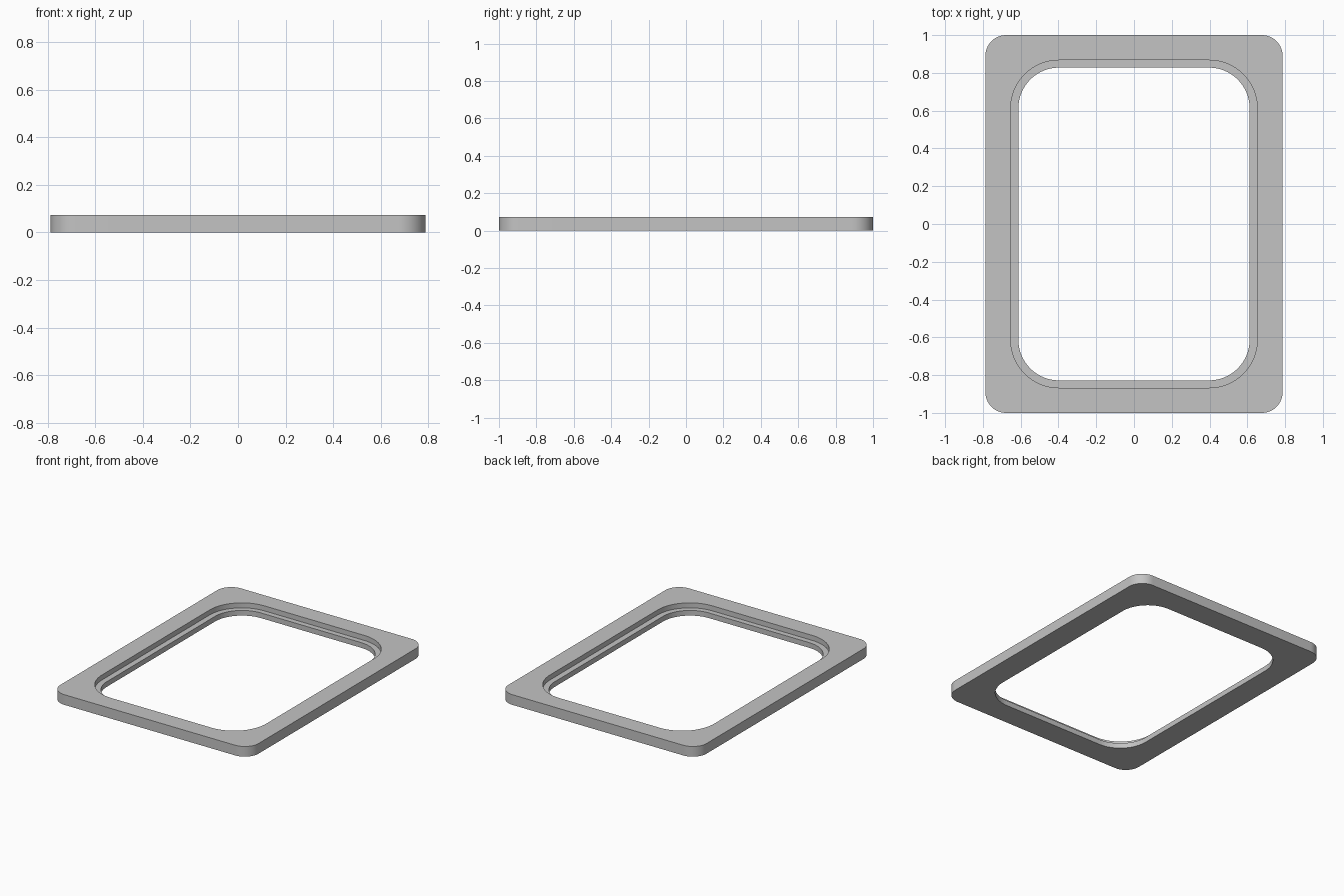
import bpy
import bmesh
from math import cos, sin, pi, radians

cube = bpy.data.objects.get("Cube")
if cube:
    bpy.data.objects.remove(cube, do_unlink=True)

HEIGHT = 0.073
LEDGE = 0.037
CORNER_STEPS = 16

# Outlines: half width, half length, corner radius
OUTER = (0.787, 1.0, 0.11)
RECESS = (0.653, 0.867, 0.255)
OPENING = (0.612, 0.828, 0.215)


def rounded_loop(bm, outline, z):
    """Ring of vertices around a rounded rectangle."""
    hx, hy, r = outline
    ring = []
    for corner, (sx, sy) in enumerate([(1, 1), (-1, 1), (-1, -1), (1, -1)]):
        for step in range(CORNER_STEPS + 1):
            a = (corner + step / CORNER_STEPS) * pi / 2
            ring.append(bm.verts.new((sx * (hx - r) + r * cos(a),
                                      sy * (hy - r) + r * sin(a), z)))
    return ring


# Grey material
grey = bpy.data.materials.new("light_grey")
grey.use_nodes = True
colour = (0.55, 0.55, 0.55, 1)
grey.diffuse_color = colour
grey.node_tree.nodes["Principled BSDF"].inputs["Base Color"].default_value = colour

# Frame: closed section with a stepped inner ledge, carried round the outlines
bm = bmesh.new()
section = [(OUTER, 0), (OUTER, HEIGHT), (RECESS, HEIGHT),
           (RECESS, LEDGE), (OPENING, LEDGE), (OPENING, 0)]
rings = [rounded_loop(bm, outline, z) for outline, z in section]
for k, ring in enumerate(rings):
    following = rings[(k + 1) % len(rings)]
    for i in range(len(ring)):
        j = (i + 1) % len(ring)
        bm.faces.new((ring[i], ring[j], following[j], following[i]))
bmesh.ops.recalc_face_normals(bm, faces=bm.faces)

mesh = bpy.data.meshes.new("frame")
bm.to_mesh(mesh)
bm.free()
mesh.materials.append(grey)
frame = bpy.data.objects.new("frame", mesh)
bpy.context.collection.objects.link(frame)

# Smooth corners, sharp rims
bpy.ops.object.select_all(action="DESELECT")
frame.select_set(True)
bpy.context.view_layer.objects.active = frame
bpy.ops.object.shade_smooth_by_angle(angle=radians(30))
